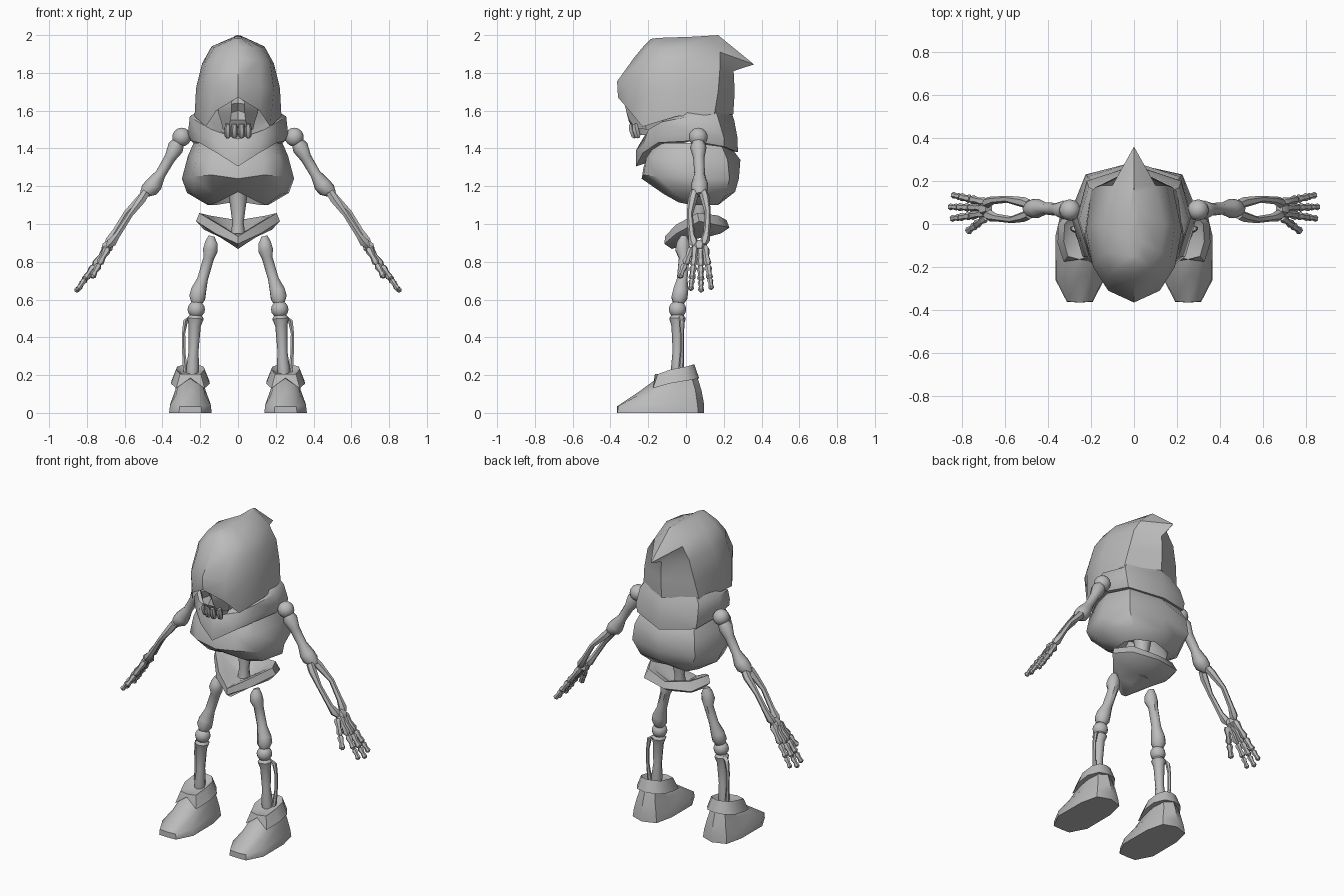
import bpy, bmesh, math
from mathutils import Vector

GREY = bpy.data.materials.new("plain grey")
GREY.diffuse_color = (0.5, 0.5, 0.5, 1)


def finish(name, bm, angle=45):
    bmesh.ops.recalc_face_normals(bm, faces=bm.faces)
    me = bpy.data.meshes.new(name)
    bm.to_mesh(me)
    bm.free()
    me.materials.append(GREY)
    ob = bpy.data.objects.new(name, me)
    bpy.context.collection.objects.link(ob)
    bpy.ops.object.select_all(action='DESELECT')
    bpy.context.view_layer.objects.active = ob
    ob.select_set(True)
    bpy.ops.object.shade_smooth_by_angle(angle=math.radians(angle))
    return ob


def loft(name, rings, caps=(True, True), angle=45):
    """Skin closed rings of equal length."""
    bm = bmesh.new()
    vs = [[bm.verts.new(p) for p in r] for r in rings]
    n = len(rings[0])
    for a, b in zip(vs, vs[1:]):
        for i in range(n):
            j = (i + 1) % n
            bm.faces.new((a[i], a[j], b[j], b[i]))
    if caps[0]:
        bm.faces.new(vs[0])
    if caps[1]:
        bm.faces.new(vs[-1])
    return finish(name, bm, angle)


def whole(half, cx=0):
    """Half outline, front to back, mirrored into a closed ring."""
    full = half + [(-x, y, z) for x, y, z in reversed(half[1:-1])]
    return [(x + cx, y, z) for x, y, z in full]


def bone(name, pts, sides=8):
    """Tube along (x, y, z, radius) points."""
    d = Vector(pts[-1][:3]) - Vector(pts[0][:3])
    q = d.to_track_quat('Z', 'Y')
    rings = []
    for x, y, z, r in pts:
        rings.append([Vector((x, y, z)) + q @ Vector((r * math.cos(t), r * math.sin(t), 0))
                      for t in (2 * math.pi * k / sides for k in range(sides))])
    return loft(name, rings)


def pair(name, pts, sides=8):
    for side, s in (("left", 1), ("right", -1)):
        bone(side + "_" + name, [(s * x, y, z, r) for x, y, z, r in pts], sides)


def balls(name, x, y, z, r):
    for side, s in (("left", 1), ("right", -1)):
        bm = bmesh.new()
        bmesh.ops.create_uvsphere(bm, u_segments=12, v_segments=8, radius=r)
        bmesh.ops.translate(bm, verts=bm.verts, vec=(s * x, y, z))
        finish(side + "_" + name, bm)


# hood: inner lip, rim with side tips, dome, backward point, ridge
loft("hood", [whole(h) for h in (
    [(0, -.27, 1.74), (.1, -.21, 1.66), (.14, -.15, 1.58), (.18, -.03, 1.6), (.15, .12, 1.62), (0, .2, 1.62)],
    [(0, -.36, 1.67), (.115, -.30, 1.60), (.17, -.23, 1.515), (.23, -.05, 1.57), (.2, .15, 1.58), (0, .25, 1.58)],
    [(0, -.365, 1.755), (.12, -.31, 1.73), (.19, -.2, 1.71), (.222, -.03, 1.72), (.18, .17, 1.7), (0, .258, 1.7)],
    [(0, -.275, 1.88), (.115, -.24, 1.865), (.17, -.16, 1.86), (.19, 0, 1.85), (.15, .18, 1.83), (0, .252, 1.81)],
    [(0, -.225, 1.94), (.08, -.2, 1.935), (.125, -.13, 1.935), (.14, 0, 1.94), (.1, .18, 1.91), (0, .36, 1.845)],
    [(0, -.185, 1.98), (.015, -.15, 1.985), (.02, -.08, 1.987), (.02, .05, 1.992), (.012, .14, 1.998), (0, .17, 2.0)],
)])

# cowl around the neck with a front point
loft("cowl", [whole(h) for h in (
    [(0, -.16, 1.45), (.11, -.17, 1.5), (.17, -.12, 1.55), (.2, 0, 1.6), (.17, .15, 1.62), (0, .23, 1.62)],
    [(0, -.22, 1.45), (.14, -.2, 1.5), (.21, -.13, 1.54), (.255, .02, 1.57), (.21, .17, 1.56), (0, .255, 1.55)],
    [(0, -.265, 1.39), (.12, -.225, 1.43), (.21, -.15, 1.47), (.265, .03, 1.48), (.22, .2, 1.46), (0, .272, 1.46)],
    [(0, -.265, 1.305), (.11, -.23, 1.375), (.205, -.15, 1.43), (.25, .03, 1.44), (.21, .2, 1.41), (0, .275, 1.38)],
    [(0, -.19, 1.33), (.1, -.16, 1.39), (.17, -.1, 1.43), (.2, .03, 1.44), (.17, .16, 1.42), (0, .22, 1.39)],
)])

# vest over the ribs, open below
loft("vest", [whole(h) for h in (
    [(0, -.2, 1.36), (.12, -.17, 1.41), (.2, -.11, 1.43), (.235, .04, 1.43), (.19, .19, 1.41), (0, .25, 1.39)],
    [(0, -.225, 1.3), (.13, -.21, 1.35), (.215, -.15, 1.36), (.265, .05, 1.36), (.215, .22, 1.34), (0, .288, 1.34)],
    [(0, -.235, 1.24), (.14, -.225, 1.26), (.24, -.15, 1.25), (.297, .05, 1.24), (.225, .23, 1.24), (0, .28, 1.24)],
    [(0, -.16, 1.19), (.13, -.12, 1.16), (.23, -.06, 1.16), (.27, .07, 1.165), (.18, .21, 1.15), (0, .26, 1.17)],
    [(0, -.11, 1.17), (.11, -.04, 1.115), (.15, .03, 1.1), (.16, .1, 1.1), (.12, .17, 1.1), (0, .19, 1.12)],
    [(0, -.05, 1.23), (.07, -.02, 1.23), (.1, .03, 1.23), (.1, .1, 1.23), (.08, .13, 1.23), (0, .15, 1.23)],
)])

# skull face below the hood rim, with a nose hollow
loft("skull_face", [whole(h) for h in (
    [(0, -.30, 1.69), (.035, -.31, 1.69), (.1, -.25, 1.68), (.1, -.1, 1.68), (0, -.08, 1.68)],
    [(0, -.31, 1.64), (.035, -.325, 1.635), (.1, -.26, 1.62), (.1, -.1, 1.62), (0, -.08, 1.62)],
    [(0, -.26, 1.6), (.035, -.315, 1.59), (.105, -.24, 1.59), (.1, -.1, 1.6), (0, -.08, 1.6)],
    [(0, -.305, 1.55), (.04, -.3, 1.55), (.09, -.22, 1.545), (.08, -.1, 1.55), (0, -.08, 1.55)],
    [(0, -.285, 1.51), (.05, -.27, 1.51), (.08, -.21, 1.5), (.07, -.1, 1.5), (0, -.08, 1.5)],
)], angle=30)
for x, y in ((.019, -.28), (.054, -.262)):
    pair("tooth", [(x, y - .01, 1.53, .014), (x, y - .005, 1.5, .019), (x, y + .006, 1.465, .017),
                   (x, y + .01, 1.455, .008)], 6)
bone("jaw", [(0, -.2, 1.53, .08), (0, -.2, 1.47, .06)], 8)

# spine stub and pelvis band with a V front
bone("spine", [(0, .08, 1.22, .06), (0, .075, 1.14, .048), (0, .065, 1.01, .03), (0, .06, .93, .04)])
loft("pelvis", [whole(h) for h in (
    [(0, -.01, .94), (.02, .02, .95), (.04, .06, .95), (.03, .1, .95), (0, .12, .95)],
    [(0, -.07, .935), (.075, -.02, .985), (.165, .07, 1.04), (.12, .14, 1.03), (0, .175, 1.01)],
    [(0, -.11, .935), (.1, -.055, .995), (.205, .06, 1.058), (.15, .17, 1.045), (0, .215, 1.02)],
    [(0, -.115, .895), (.12, -.05, .95), (.222, .07, 1.015), (.17, .19, .99), (0, .23, .98)],
    [(0, -.075, .868), (.095, -.02, .93), (.18, .07, .97), (.14, .15, .96), (0, .185, .95)],
    [(0, -.01, .89), (.03, .01, .91), (.06, .05, .93), (.05, .09, .93), (0, .11, .93)],
)], angle=50)

# arms
balls("shoulder", .298, .065, 1.46, .05)
pair("upper_arm", [(.31, .065, 1.44, .03), (.33, .065, 1.405, .044), (.36, .068, 1.35, .03),
                   (.41, .072, 1.265, .028), (.445, .072, 1.21, .045), (.47, .072, 1.18, .045),
                   (.5, .07, 1.155, .022)])
pair("radius", [(.485, .045, 1.17, .024), (.51, .035, 1.13, .025), (.57, .02, 1.05, .016),
                (.64, .03, .94, .018), (.67, .04, .9, .028), (.69, .045, .88, .015)], 6)
pair("ulna", [(.485, .09, 1.17, .024), (.51, .1, 1.14, .025), (.59, .115, 1.06, .016),
              (.65, .11, .96, .018), (.68, .1, .91, .026), (.695, .095, .89, .015)], 6)
pair("wrist", [(.675, .07, .905, .02), (.69, .07, .88, .036), (.705, .07, .86, .025)], 6)


def digit(name, a, b, segs, r):
    """Knuckled finger: each segment is a small bone."""
    a, b = Vector(a), Vector(b)
    for (t0, t1), k in zip(zip(segs, segs[1:]), (1, .9, .75)):
        row = []
        for f, m in ((0, .7), (.15, 1), (.5, .65), (.85, .95), (1, .4)):
            row.append((*a.lerp(b, t0 + (t1 - t0) * f), r * m * k))
        pair(name, row, 6)


for y0, y1, zt in ((.05, .025, .65), (.075, .08, .64), (.1, .135, .655)):
    digit("finger", (.69, y0, .88), (.86 - (zt - .64), y1, zt), (0, .45, .76, 1), .023)
digit("thumb", (.69, .03, .87), (.775, -.035, .715), (0, .55, 1), .022)

# legs
pair("femur", [(.14, -.01, .935, .018), (.14, -.015, .9, .036), (.147, -.018, .86, .042),
               (.155, -.01, .82, .03), (.187, -.02, .71, .03), (.208, -.028, .65, .043),
               (.216, -.035, .61, .046), (.22, -.04, .58, .03)])
balls("knee", .221, -.045, .548, .046)
pair("tibia", [(.223, -.045, .52, .03), (.225, -.045, .5, .044), (.229, -.045, .46, .032),
               (.235, -.045, .33, .026), (.24, -.045, .24, .034), (.243, -.045, .19, .03)])
pair("fibula", [(.25, -.03, .51, .012), (.277, -.022, .49, .014), (.288, -.02, .42, .01),
                (.287, -.02, .32, .01), (.28, -.025, .24, .014), (.27, -.03, .19, .012)], 6)

# boots and cuffs
BOOT = (
    [(0, -.365, 0), (.06, -.362, 0), (.113, -.26, 0), (.112, -.05, 0), (.085, .065, 0), (0, .095, 0)],
    [(0, -.365, .035), (.057, -.36, .035), (.108, -.26, .04), (.106, -.05, .05), (.08, .06, .05), (0, .095, .05)],
    [(0, -.245, .115), (.045, -.24, .1), (.075, -.2, .1), (.08, -.05, .12), (.065, .05, .12), (0, .082, .12)],
    [(0, -.15, .185), (.04, -.14, .17), (.06, -.1, .18), (.065, -.03, .19), (.05, .03, .19), (0, .06, .19)],
)
CUFF = (
    [(0, -.12, .17), (.05, -.12, .15), (.06, -.08, .16), (.06, -.02, .17), (.04, .03, .18), (0, .04, .18)],
    [(0, -.165, .185), (.075, -.175, .13), (.103, -.09, .155), (.1, 0, .17), (.06, .055, .18), (0, .07, .182)],
    [(0, -.165, .205), (.055, -.15, .205), (.075, -.08, .23), (.07, 0, .245), (.04, .035, .255), (0, .045, .255)],
    [(0, -.11, .2), (.03, -.1, .2), (.045, -.06, .21), (.045, -.02, .22), (.03, .0, .22), (0, .01, .22)],
)
for side, cx in (("left", .252), ("right", -.252)):
    loft(side + "_boot", [whole(h, cx) for h in BOOT])
    loft(side + "_cuff", [whole(h, cx) for h in CUFF])
